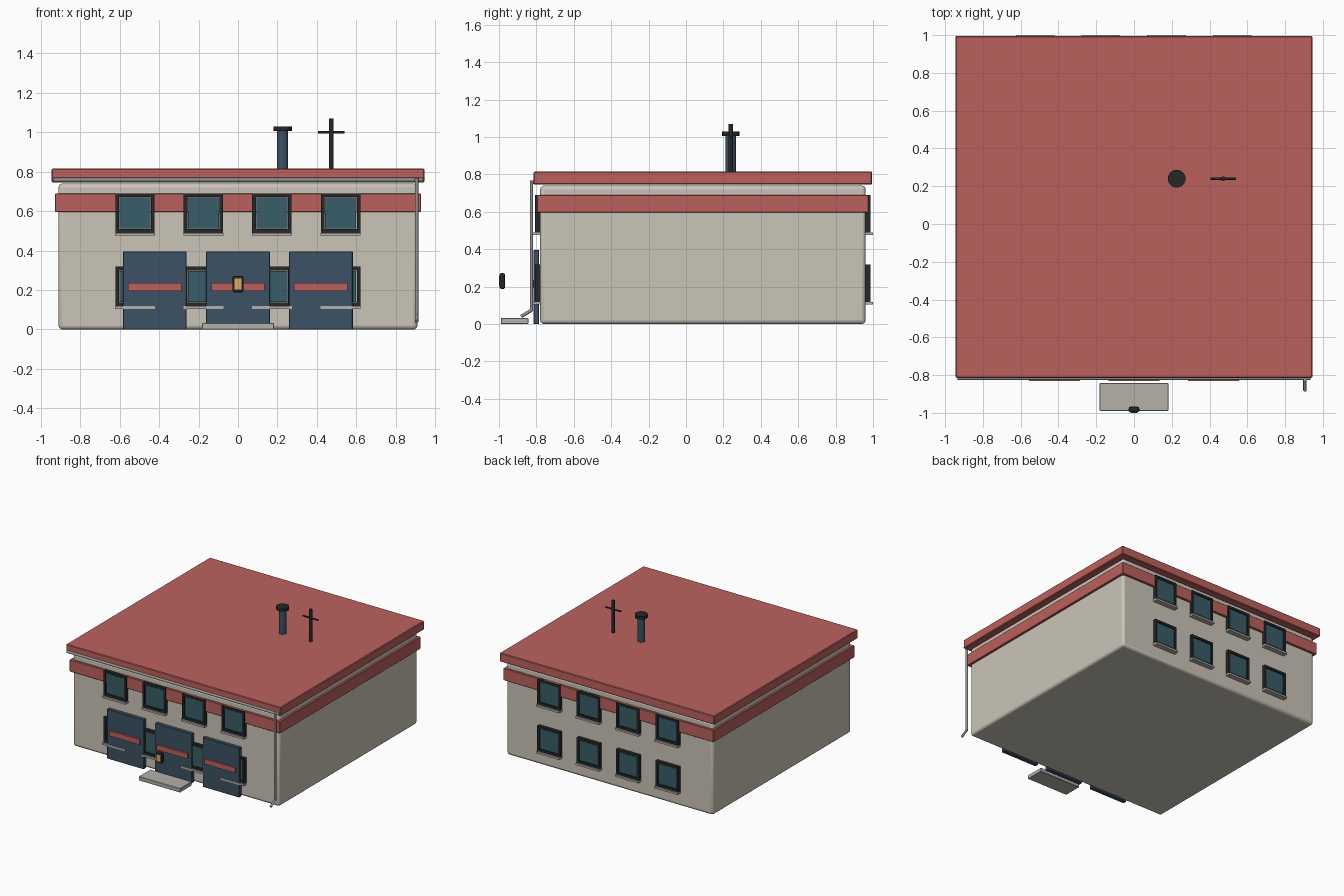
import bpy, math
from mathutils import Vector

if "Cube" in bpy.data.objects:
    bpy.data.objects.remove(bpy.data.objects["Cube"])


def mat(name, rgb):
    m = bpy.data.materials.new(name)
    m.diffuse_color = (*rgb, 1)
    m.use_nodes = True
    m.node_tree.nodes["Principled BSDF"].inputs["Base Color"].default_value = m.diffuse_color
    return m


TAN = mat("plaster", (0.60, 0.56, 0.48))
RED = mat("red_paint", (0.50, 0.12, 0.11))
NAVY = mat("navy_paint", (0.045, 0.085, 0.13))
GLASS = mat("glass", (0.04, 0.11, 0.14))
DARK = mat("dark_metal", (0.018, 0.02, 0.022))
STONE = mat("stone", (0.46, 0.44, 0.40))
METAL = mat("grey_metal", (0.30, 0.30, 0.29))
AMBER = mat("amber", (0.70, 0.40, 0.12))


def finish(ob, name, m, bevel=0, segments=1):
    ob.name = name
    ob.data.materials.append(m)
    if bevel:
        mod = ob.modifiers.new("bevel", 'BEVEL')
        mod.width, mod.segments = bevel, segments
    return ob


def box(name, x, y, z, m, bevel=0, segments=1):
    """Box from (min, max) ranges on each axis."""
    r = [sorted(v) for v in (x, y, z)]
    bpy.ops.mesh.primitive_cube_add(size=1, location=[sum(v) / 2 for v in r])
    ob = bpy.context.object
    ob.scale = [v[1] - v[0] for v in r]
    bpy.ops.object.transform_apply(location=False, rotation=False, scale=True)
    return finish(ob, name, m, bevel, segments)


def rod(name, a, b, radius, m, sides=16):
    a, b = Vector(a), Vector(b)
    d = b - a
    bpy.ops.mesh.primitive_cylinder_add(vertices=sides, radius=radius, depth=d.length,
                                        location=(a + b) / 2,
                                        rotation=d.to_track_quat('Z', 'Y').to_euler())
    bpy.ops.object.shade_smooth_by_angle(angle=math.radians(40))
    return finish(bpy.context.object, name, m)


# Main block, band and flat roof
FRONT, BACK = -0.78, 0.96
body = box("walls", (-0.91, 0.91), (FRONT, BACK), (0, 0.74), TAN, 0.02, 3)
bpy.ops.object.shade_smooth_by_angle(angle=math.radians(40))
box("wall_band", (-0.927, 0.927), (FRONT - 0.017, BACK + 0.017), (0.595, 0.69), RED, 0.003)
box("roof", (-0.945, 0.945), (-0.815, 0.995), (0.745, 0.815), RED, 0.005)


def window(x, z, wall, out):
    """Frame, floating pane and sill; out is the outward y direction."""
    def y(a, b):
        return (wall + out * a, wall + out * b)
    h, t = 0.1, 0.018
    depth = y(-0.005, 0.027)
    for s in (-1, 1):
        box("window_frame_side", (x + s * h, x + s * (h - t)), depth, (z - h, z + h), DARK)
        box("window_frame_rail", (x - h + t, x + h - t), depth,
            (z + s * h, z + s * (h - t)), DARK)
    box("window_pane", (x - 0.078, x + 0.078), y(0, 0.021), (z - 0.078, z + 0.078), GLASS)
    box("window_sill", (x - 0.102, x + 0.102), y(-0.005, 0.04), (z - 0.115, z - 0.1), STONE)


for wall, out in ((FRONT, -1), (BACK, 1)):
    for x in (-0.522, -0.175, 0.172, 0.52):
        for z in (0.59, 0.218):
            window(x, z, wall, out)

# Three bay doors with red bars
for x in (-0.422, 0, 0.42):
    box("bay_door", (x - 0.162, x + 0.162), (-0.815, -0.785), (0, 0.395), NAVY, 0.003)
    box("door_bar", (x - 0.135, x + 0.135), (-0.83, -0.812), (0.195, 0.235), RED)

# Step and hanging lantern
box("front_step", (-0.183, 0.183), (-0.99, -0.842), (0, 0.032), STONE, 0.003)
box("lantern_body", (-0.028, 0.028), (-0.997, -0.967), (0.187, 0.272), DARK, 0.01, 2)
box("lantern_light", (-0.019, 0.019), (-1.0, -0.985), (0.203, 0.257), AMBER)

# Gutter and downspout
rod("gutter", (-0.935, -0.816, 0.759), (0.935, -0.816, 0.759), 0.01, METAL)
rod("downspout", (0.905, -0.826, 0.767), (0.905, -0.826, 0.07), 0.009, METAL)
rod("downspout_outlet", (0.905, -0.824, 0.075), (0.905, -0.882, 0.04), 0.009, METAL)

# Roof vent
rod("vent_pipe", (0.226, 0.24, 0.8), (0.226, 0.24, 1.01), 0.028, NAVY, 24)
rod("vent_cap", (0.226, 0.24, 1.005), (0.226, 0.24, 1.028), 0.047, DARK, 24)

# Antenna
rod("antenna_mast", (0.473, 0.24, 0.8), (0.473, 0.24, 1.07), 0.012, DARK)
rod("antenna_crossbar", (0.405, 0.24, 1.0), (0.54, 0.24, 1.0), 0.006, DARK)
